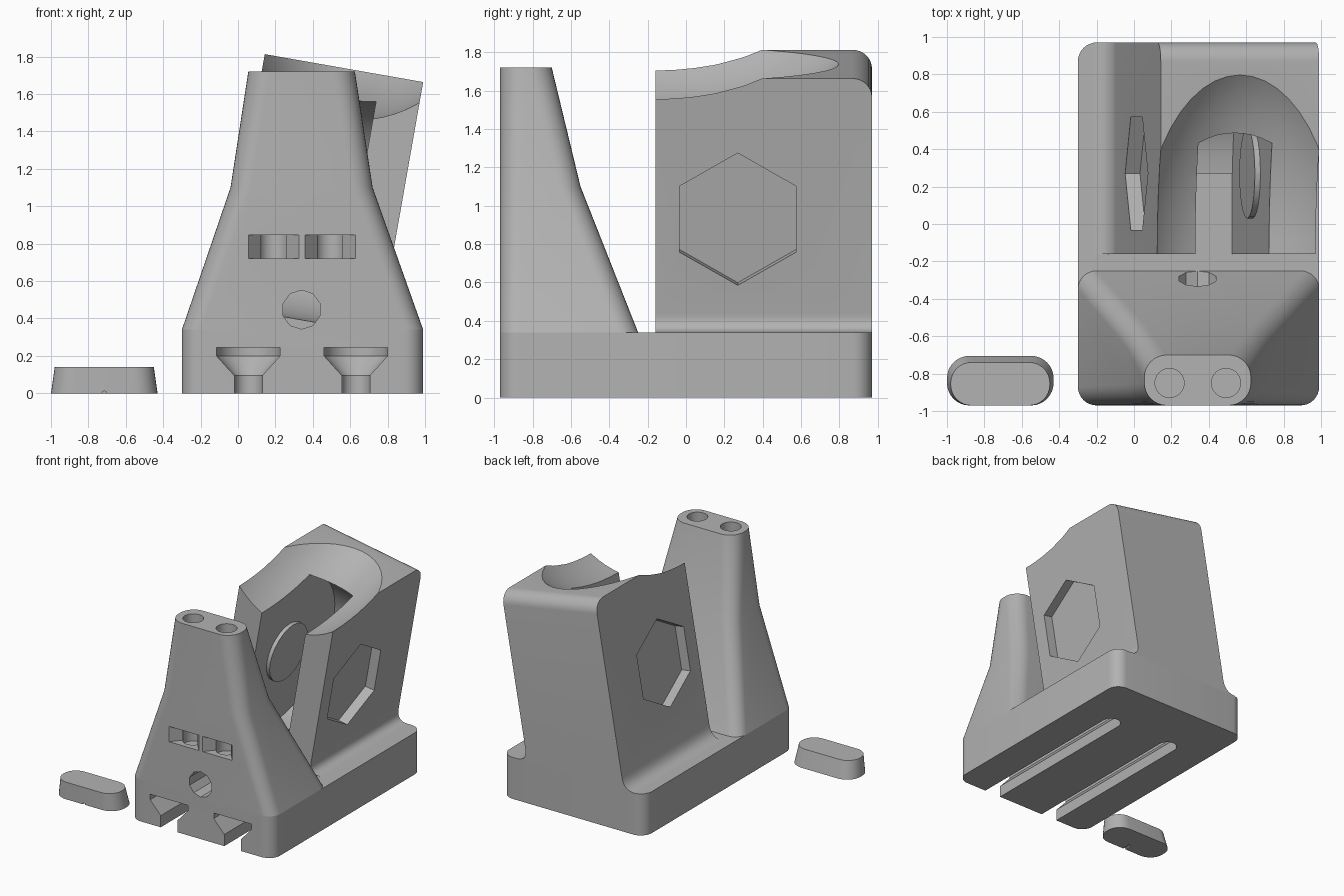
import bpy, bmesh
from math import sin, cos, pi, radians
from mathutils import Matrix, Vector

cube = bpy.data.objects.get("Cube")
if cube:
    bpy.data.objects.remove(cube)

grey = bpy.data.materials.new("plain grey")
grey.use_nodes = True
grey.diffuse_color = (0.45, 0.45, 0.45, 1)
grey.node_tree.nodes["Principled BSDF"].inputs["Base Color"].default_value = grey.diffuse_color


def to_object(name, bm):
    bmesh.ops.recalc_face_normals(bm, faces=bm.faces)
    mesh = bpy.data.meshes.new(name)
    bm.to_mesh(mesh)
    bm.free()
    mesh.materials.append(grey)
    obj = bpy.data.objects.new(name, mesh)
    bpy.context.collection.objects.link(obj)
    return obj


def loft(name, rings):
    """Skin a stack of equal-length point rings and cap both ends."""
    bm = bmesh.new()
    rows = [[bm.verts.new(p) for p in ring] for ring in rings]
    n = len(rows[0])
    for a, b in zip(rows, rows[1:]):
        for i in range(n):
            j = (i + 1) % n
            bm.faces.new((a[i], a[j], b[j], b[i]))
    bm.faces.new(rows[0])
    bm.faces.new(rows[-1])
    return to_object(name, bm)


def rounded(x0, x1, y0, y1, z, r, steps=8):
    """Rounded rectangle ring at height z."""
    corners = [(x1 - r, y1 - r), (x0 + r, y1 - r), (x0 + r, y0 + r), (x1 - r, y0 + r)]
    ring = []
    for k, (cx, cy) in enumerate(corners):
        for i in range(steps + 1):
            a = (k + i / steps) * pi / 2
            ring.append((cx + r * cos(a), cy + r * sin(a), z))
    return ring


def prism_y(name, profile, y0, y1):
    return loft(name, [[(x, y, z) for x, z in profile] for y in (y0, y1)])


def cylinder(a, b, r, sides=24, turn=0.0, frame=Matrix()):
    """Cylinder between two points, placed in a frame."""
    a, b = Vector(a), Vector(b)
    axis = b - a
    bm = bmesh.new()
    bmesh.ops.create_cone(bm, cap_ends=True, segments=sides, radius1=r, radius2=r, depth=axis.length)
    place = Matrix.Translation((a + b) / 2) @ axis.to_track_quat('Z', 'Y').to_matrix().to_4x4()
    bm.transform(frame @ place @ Matrix.Rotation(turn, 4, 'Z'))
    return to_object("cutter", bm)


def box(lo, hi, frame=Matrix()):
    bm = bmesh.new()
    bmesh.ops.create_cube(bm, size=1)
    lo, hi = Vector(lo), Vector(hi)
    bm.transform(frame @ Matrix.Translation((lo + hi) / 2) @ Matrix.Diagonal((*(hi - lo), 1)))
    return to_object("cutter", bm)


def combine(obj, tools, operation='DIFFERENCE'):
    for tool in tools:
        mod = obj.modifiers.new("bool", 'BOOLEAN')
        mod.operation, mod.solver, mod.object = operation, 'EXACT', tool
        graph = bpy.context.evaluated_depsgraph_get()
        mesh = bpy.data.meshes.new_from_object(obj.evaluated_get(graph))
        obj.modifiers.clear()
        obj.data = mesh
        bpy.data.objects.remove(tool)


FRONT, BACK, DECK = -0.97, 0.97, 0.34

# Base plate with two undercut slots along the underside
base = loft("base_plate", [rounded(-0.30, 0.99, FRONT, BACK, z, 0.1) for z in (0, DECK)])
half = [(0.075, -0.05), (0.075, 0.095), (0.17, 0.2), (0.17, 0.245)]
END = 0.47
for cx in (0.055, 0.63):
    stations = [(FRONT - 0.1, 0)] + [(END, 0)]
    profile = [(cx + w, z) for w, z in half] + [(cx - w, z) for w, z in reversed(half)]
    slot = prism_y("cutter", profile, FRONT - 0.1, END)
    # rounded blind end of the slot
    tip = loft("cutter", [[(cx + w * cos(2 * pi * i / 24), END + w * sin(2 * pi * i / 24), z)
                           for i in range(24)] for w, z in half])
    combine(base, [slot, tip])

# Front tower, tapering in two stages
tower = loft("front_tower", [
    rounded(-0.30, 0.99, FRONT, -0.25, DECK, 0.1),
    rounded(-0.04, 0.72, FRONT, -0.55, 1.1, 0.11),
    rounded(0.055, 0.625, FRONT, -0.70, 1.72, 0.12)])
cuts = [cylinder((0.34, -1.1, 0.447), (0.34, 0, 0.447), 0.104, 10)]
for cx in (0.19, 0.492):
    wedge = [(cx - 0.135, FRONT), (cx - 0.135, -1.1), (cx + 0.135, -1.1), (cx + 0.135, FRONT), (cx, -0.81)]
    cuts.append(loft("cutter", [[(x, y, z) for x, y in wedge] for z in (0.72, 0.845)]))
    cuts.append(cylinder((cx, -0.85, 0.68), (cx, -0.85, 1.9), 0.078))
cuts.append(cylinder((0.34, -1.1, 1.72), (0.34, -0.9, 1.72), 0.012, 8))
combine(tower, cuts)

# Loose clamp cap beside the tower
cap = loft("clamp_cap", [rounded(-1.0, -0.43, FRONT, -0.705, 0, 0.12),
                         rounded(-0.98, -0.45, FRONT, -0.74, 0.14, 0.11)])
combine(cap, [cylinder((x, -0.85, -0.1), (x, -0.85, 0.3), 0.078) for x in (-0.87, -0.563)]
        + [cylinder((-0.715, -1.1, 0), (-0.715, -0.9, 0), 0.012, 8)])

# Leaning block with flared foot fillets
tilt = Matrix.Translation((0.32, 0, DECK)) @ Matrix.Rotation(radians(10), 4, 'Y')
HALF, TOP, LEAN = 0.43, 1.42, 0.176


def foot(side):
    """Concave fillet from the deck up to the leaning face."""
    corner = Vector((0.32 + side * 0.437, DECK))
    start = corner + Vector((side * 0.1, 0))
    finish = corner + Vector((0.1 * LEAN, 0.1))
    pts = [(start.x, DECK - 0.02)]
    for i in range(9):
        t = i / 8
        p = start * (1 - t) ** 2 + corner * 2 * t * (1 - t) + finish * t * t
        pts.append(tuple(p))
    return pts


shoulders = [tilt @ Vector((s * HALF, 0, TOP)) for s in (1, -1)]
profile = foot(1) + [(p.x, p.z) for p in shoulders] + foot(-1)[::-1]
block = prism_y("leaning_block", profile, -0.16, BACK)
bm = bmesh.new()
bm.from_mesh(block.data)
rim = [e for e in bm.edges if all(v.co.y > 0.9 and v.co.z > 1.6 for v in e.verts)]
bmesh.ops.bevel(bm, geom=rim, offset=0.1, segments=8, profile=0.5, affect='EDGES')
bm.to_mesh(block.data)
bm.free()

# Wheel slot and scooped mouth
HY, HZ, GAP, REACH = 0.27, 0.675, 0.2, 0.62
scoop_bm = bmesh.new()
bmesh.ops.create_uvsphere(scoop_bm, u_segments=48, v_segments=32, radius=1)
scoop_bm.transform(tilt @ Matrix.Translation((0, -0.16, TOP + 0.381)) @ Matrix.Diagonal((0.653, 1.18, 0.653, 1)))
combine(block, [
    to_object("cutter", scoop_bm),
    cylinder((-GAP, HY, HZ), (GAP, HY, HZ), REACH, 48, 0, tilt),
    box((-GAP, -0.5, -0.3), (GAP, HY, HZ + REACH), tilt)])

# Axle bosses, axle hole and hexagonal nut pockets
combine(block, [cylinder((s * (GAP + 0.05), HY, HZ), (s * (GAP - 0.03), HY, HZ), 0.24, 24, 0, tilt)
                for s in (-1, 1)], 'UNION')
combine(block, [cylinder((-1, HY, HZ), (1, HY, HZ), 0.19, 16, 0, tilt)])


def hexagon(x):
    return [tilt @ Vector((x, HY + 0.35 * sin(k * pi / 3), HZ + 0.35 * cos(k * pi / 3))) for k in range(6)]


combine(block, [loft("cutter", [hexagon(s * (HALF - 0.08)), hexagon(s * (HALF + 0.2))]) for s in (-1, 1)])

# Smooth the rounded areas, keep the edges crisp
bpy.ops.object.select_all(action='DESELECT')
for obj in (base, tower, cap, block):
    obj.select_set(True)
    bpy.context.view_layer.objects.active = obj
bpy.ops.object.shade_smooth_by_angle(angle=radians(25))
